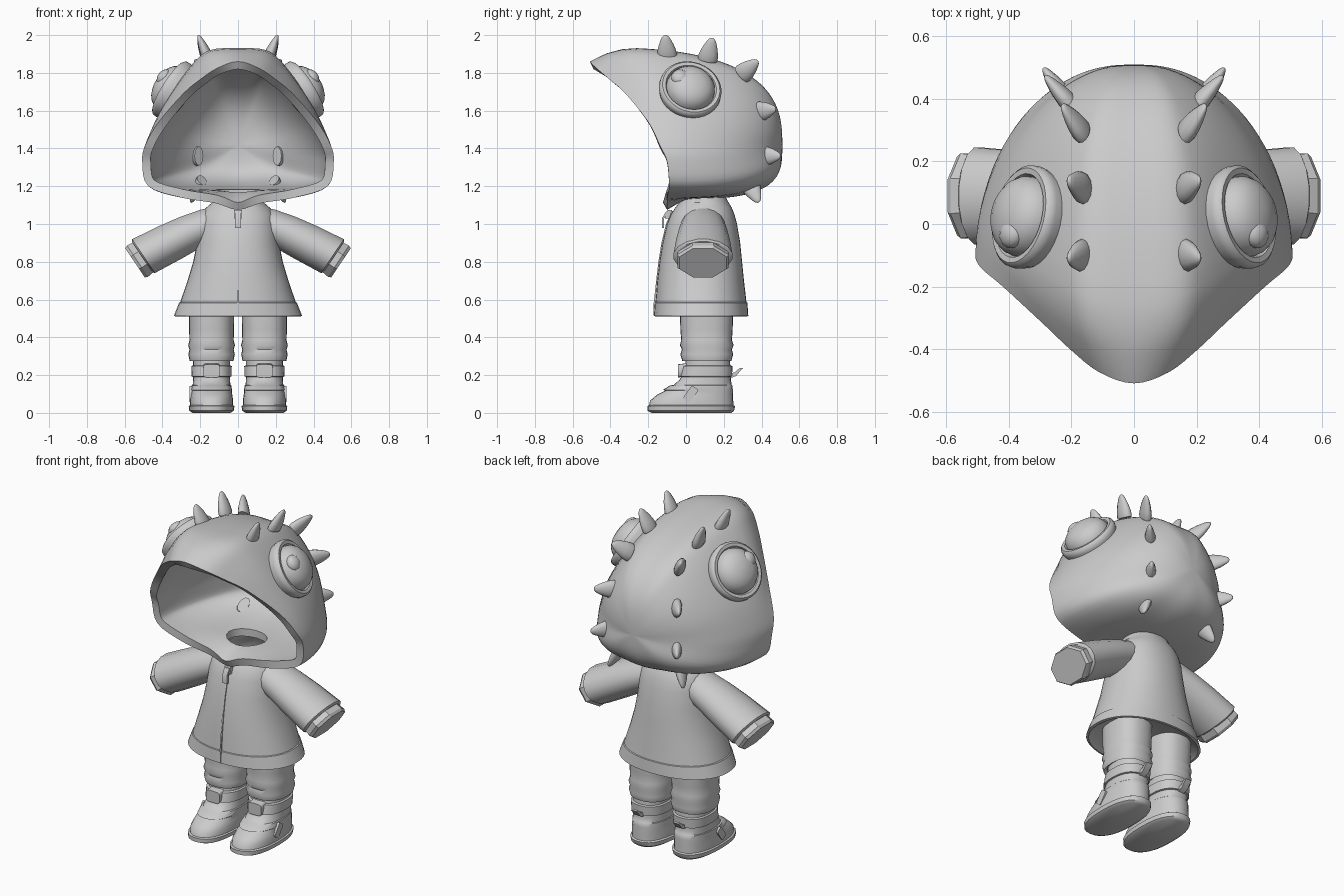
import bpy, bmesh, math
from mathutils import Vector

if "Cube" in bpy.data.objects:
    bpy.data.objects.remove(bpy.data.objects["Cube"])

grey = bpy.data.materials.new("soft_grey")
grey.diffuse_color = (0.6, 0.6, 0.6, 1)
grey.use_nodes = True
grey.node_tree.nodes["Principled BSDF"].inputs["Base Color"].default_value = grey.diffuse_color


def smooth(ob, angle):
    bpy.ops.object.select_all(action='DESELECT')
    ob.select_set(True)
    bpy.context.view_layer.objects.active = ob
    bpy.ops.object.shade_smooth_by_angle(angle=math.radians(angle))


def make(name, verts, faces, angle=40, fix=True):
    me = bpy.data.meshes.new(name)
    me.from_pydata([tuple(v) for v in verts], [], faces)
    if fix:
        bm = bmesh.new()
        bm.from_mesh(me)
        bmesh.ops.recalc_face_normals(bm, faces=bm.faces)
        bm.to_mesh(me)
        bm.free()
    ob = bpy.data.objects.new(name, me)
    bpy.context.collection.objects.link(ob)
    me.materials.append(grey)
    smooth(ob, angle)
    return ob


def loft(name, rings, cap_start=True, cap_end=True, angle=40):
    n = len(rings[0])
    verts = [v for r in rings for v in r]
    faces = [(k*n+i, k*n+(i+1) % n, (k+1)*n+(i+1) % n, (k+1)*n+i)
             for k in range(len(rings)-1) for i in range(n)]
    if cap_start:
        faces.append(tuple(range(n)))
    if cap_end:
        faces.append(tuple((len(rings)-1)*n+i for i in range(n)))
    return make(name, verts, faces, angle)


def ring(c, u, v, ru, rv, n=24, p=2.0, phase=0.0):
    """Superellipse ring around c in the plane of u and v."""
    out = []
    for i in range(n):
        a = 2*math.pi*i/n + phase
        s, t = math.cos(a), math.sin(a)
        out.append(Vector(c) + Vector(u)*ru*math.copysign(abs(s)**(2/p), s)
                   + Vector(v)*rv*math.copysign(abs(t)**(2/p), t))
    return out


X, Y, Z = Vector((1, 0, 0)), Vector((0, 1, 0)), Vector((0, 0, 1))


def stack(name, rows, cx=0, p=2.0, n=28, **kw):
    """Rows of (z, half width, y min, y max)."""
    return loft(name, [ring((cx, (a+b)/2, z), X, Y, w, (b-a)/2, n, p)
                       for z, w, a, b in rows], **kw)


# Hood: rim outline (x, y, z), rear outline (x, z) and roundness, top to bottom
half = [(0, -.51, 1.86, 0, 1.935, 2.7), (.11, -.475, 1.825, .15, 1.925, 2.7),
        (.20, -.405, 1.765, .24, 1.855, 2.65), (.29, -.32, 1.69, .345, 1.715, 2.55),
        (.42, -.20, 1.54, .435, 1.565, 2.25), (.49, -.14, 1.42, .495, 1.42, 2.0),
        (.507, -.10, 1.33, .507, 1.32, 1.97), (.475, -.09, 1.20, .478, 1.20, 2.2),
        (.30, -.10, 1.14, .33, 1.145, 2.75), (.12, -.10, 1.11, .14, 1.135, 3.2),
        (0, -.10, 1.075, 0, 1.13, 3.4)]
ctrl = half + [(-a, b, c, -d, e, f) for a, b, c, d, e, f in half[-2:0:-1]]


def spline(i, t):
    p = [ctrl[(i+k) % len(ctrl)] for k in (-1, 0, 1, 2)]
    return [.5*(2*b+(c-a)*t+(2*a-5*b+4*c-d)*t*t+(3*b-a-3*c+d)*t**3)
            for a, b, c, d in zip(*p)]


outline = [spline(i, k/4) for i in range(len(ctrl)) for k in range(4)]
N, S, ZC, BACK = len(outline), 26, 1.42, .51
verts = []
for s in range(S):
    t = 1-(1-s/S)**2.3
    w = 1-(1-min(1, t/.25))**2
    for rx, ry, rz, bx, bz, e in outline:
        f = (1-t**e)**(1/e)
        verts.append((f*(rx+(bx-rx)*w), ry+(BACK-ry)*t, ZC+f*(rz+(bz-rz)*w-ZC)))
verts.append((0, BACK, ZC))
faces = [(k*N+i, k*N+(i+1) % N, (k+1)*N+(i+1) % N, (k+1)*N+i)
         for k in range(S-1) for i in range(N)]
faces += [((S-1)*N+i, (S-1)*N+(i+1) % N, S*N) for i in range(N)]
hood = make("hood", verts, faces, 40, fix=False)
shell = hood.modifiers.new("thickness", 'SOLIDIFY')
shell.thickness, shell.offset = .045, -1

# Neck opening cut through the hood floor
cutter = stack("neck_cutter", [(1.02, .12, -.01, .18), (1.26, .12, -.01, .18)], n=16)
cutter.hide_render = True
cut = hood.modifiers.new("neck", 'BOOLEAN')
cut.operation, cut.object = 'DIFFERENCE', cutter
bpy.ops.object.select_all(action='DESELECT')
hood.select_set(True)
bpy.context.view_layer.objects.active = hood
for name in ("smooth", "thickness", "neck"):
    if name in hood.modifiers:
        hood.modifiers.move(hood.modifiers.find(name), 0)
        bpy.ops.object.modifier_apply(modifier=name)
bpy.data.objects.remove(cutter)
smooth(hood, 40)

# Jacket body with flared hem
stack("jacket", [(.54, .28, -.12, .28), (.51, .325, -.16, .32), (.513, .34, -.17, .33),
                 (.583, .312, -.165, .325), (.586, .306, -.161, .32), (.7, .267, -.152, .307),
                 (.8, .237, -.14, .297), (.9, .217, -.124, .287), (1.0, .208, -.1, .27),
                 (1.05, .195, -.08, .257), (1.085, .17, -.058, .243),
                 (1.115, .135, -.035, .225), (1.16, .128, -.025, .2)],
      p=2.2, n=40, cap_end=False)


# Zip seam, pull and slider, following the jacket front
def strip(name, path, w, d):
    loft(name, [[Vector((x, y+e, z)) for x, e in ((-w, -d), (w, -d), (w, d), (-w, d))]
                for y, z in path])


strip("zip_seam", [(-.167, .515), (-.165, .583), (-.152, .7), (-.14, .8), (-.124, .9),
                   (-.1, 1.0), (-.07, 1.07)], .004, .006)
strip("zip_pull", [(-.122, .98), (-.122, 1.03), (-.1, 1.065)], .016, .006)
strip("zip_slider", [(-.1, 1.03), (-.085, 1.075)], .02, .012)

# Spikes: lower and upper ends of one side, and how far the root sinks in
spikes = [((.165, -.1, 1.89), (.21, -.11, 2.0), 0), ((.165, .115, 1.875), (.21, .14, 1.985), 0),
          ((.17, .30, 1.795), (.23, .38, 1.865), 0), ((.21, .39, 1.595), (.285, .475, 1.61), 0),
          ((.225, .41, 1.36), (.29, .50, 1.36), -.2), ((.20, .335, 1.215), (.25, .385, 1.115), -.1)]

for sx, side in ((-1, "left"), (1, "right")):
    def m(p):
        return Vector((p[0]*sx, p[1], p[2]))

    # Sleeve and cuff
    d = m((.83, 0, -.56)).normalized()
    u = Y.cross(d)
    arm = [(.07, 1.03, .08, .10), (.15, 1.0, .092, .115), (.25, .957, .10, .13),
           (.36, .902, .107, .145), (.50, .83, .11, .158), (.507, .825, .10, .147)]
    loft(side+"_sleeve", [ring(m((x, .09, z)), u, Y, a, b, 16, 2, math.pi/16)
                          for x, z, a, b in arm])
    cuff = [(.48, .838, .1, .14), (.532, .803, .108, .147), (.545, .794, .10, .136)]
    loft(side+"_cuff", [ring(m((x, .09, z)), u, Y, a, b, 8, 2, math.pi/8)
                        for x, z, a, b in cuff], angle=25)

    # Trouser leg with folds
    cx = .14*sx
    stack(side+"_trouser", [(.29, .10, -.005, .225), (.276, .116, -.02, .24), (.31, .123, -.03, .25),
                            (.335, .117, -.022, .243), (.358, .124, -.032, .252), (.385, .117, -.025, .243),
                            (.44, .119, -.03, .247), (.54, .12, -.032, .25)], cx, 2.4)

    # Boot: sole, upper, ankle strap, tongue, buckle and heel loop
    stack(side+"_sole", [(0, .10, -.18, .24), (.012, .118, -.205, .255), (.036, .121, -.205, .26),
                         (.042, .112, -.19, .25)], cx, 2.4)
    stack(side+"_boot", [(.03, .114, -.198, .252), (.065, .114, -.19, .25), (.095, .11, -.155, .25),
                         (.118, .107, -.11, .248), (.122, .108, -.122, .248), (.145, .105, -.085, .245),
                         (.148, .1, -.065, .242), (.175, .098, -.035, .238), (.21, .097, -.012, .235),
                         (.25, .098, -.005, .235), (.30, .098, 0, .23)], cx, 2.3)
    stack(side+"_ankle_strap", [(.19, .097, -.015, .235), (.193, .106, -.034, .244),
                                (.248, .107, -.02, .246), (.252, .098, -.005, .235)], cx, 2.4)
    loft(side+"_tongue", [ring((cx, y, z), X, Z, .045, .035, 16, 5)
                          for y, z in ((-.042, .222), (.05, .235))])
    loft(side+"_buckle", [ring((cx+sx*x, .025, .10), Vector((0, .6, .8)), Vector((0, .8, -.6)),
                               .042, .022, 16, 6) for x in (.09, .118)])
    loop = [(.225, .18), (.265, .195), (.292, .228), (.302, .237), (.285, .238), (.258, .215), (.225, .205)]
    loft(side+"_heel_loop", [[Vector((cx+x, y, z)) for y, z in loop] for x in (-.02, .02)])

    # Eye: rimmed socket with domed ball, then pupil
    n = m((.83, .2, .52)).normalized()
    a = Z.cross(n).normalized()
    b = n.cross(a)
    c = m((.345, .022, 1.71))
    prof = [(.11, -.07), (.155, -.05), (.168, -.005), (.166, .018), (.155, .028), (.137, .026), (.13, .012),
            (.126, .035), (.111, .06), (.088, .079), (.055, .093), (.012, .099)]
    loft(side+"_eye", [ring(c+n*h, a, b, r, r, 32) for r, h in prof], angle=45)
    q = c + n*.07 + b*.025 + Vector((0, -.062, .005))
    loft(side+"_pupil", [ring(q+n*.036*math.sin(k), a, b, .05*math.cos(k), .05*math.cos(k), 16)
                         for k in (-.8, -.4, 0, .4, .8, 1.2, 1.5)])

    # Crest spikes, flattened across the head
    for i, (lo, hi, root) in enumerate(spikes):
        lo, hi = m(lo), m(hi)
        d = (hi-lo).normalized()
        u = X.cross(d).normalized()
        v = d.cross(u)
        loft(f"{side}_spike_{i+1}", [ring(lo+(hi-lo)*h, u, v, .053*r, .03*r, 12)
                                     for h, r in ((root-.08, .95), (.05, 1), (.3, .9), (.55, .73),
                                                  (.8, .49), (.92, .33), (.98, .18), (1, .05))], angle=60)
